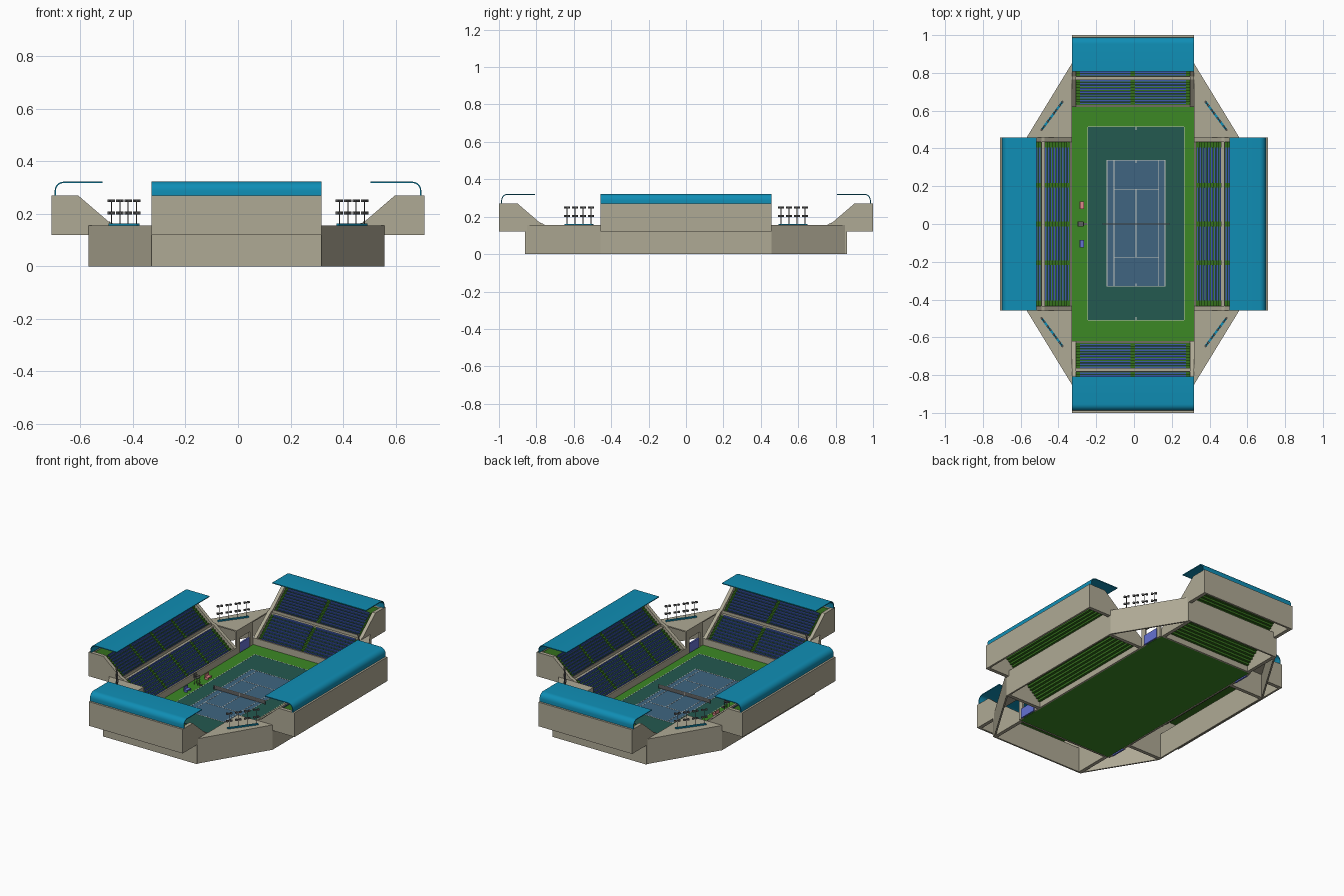
import bpy, bmesh, math
from mathutils import Matrix, Vector

if "Cube" in bpy.data.objects:
    bpy.data.objects.remove(bpy.data.objects["Cube"])

def material(name, r, g, b):
    m = bpy.data.materials.new(name)
    m.diffuse_color = (r, g, b, 1)
    m.use_nodes = True
    m.node_tree.nodes["Principled BSDF"].inputs["Base Color"].default_value = m.diffuse_color
    return m

BEIGE = material("concrete", .43, .40, .30)
TEAL = material("roof_teal", .005, .27, .46)
GREEN = material("green", .045, .25, .018)
STEP = material("step_green", .035, .16, .012)
DARK = material("surround_green", .017, .10, .08)
COURT = material("court_blue", .05, .13, .22)
SEAT = material("seat_blue", .045, .10, .42)
LINE = material("line_white", .6, .6, .55)
GREY = material("metal_grey", .12, .12, .12)
PINK = material("bench_pink", .75, .25, .25)
BENCH = material("bench_blue", .13, .17, .65)

def finish(bm, name, mat, loc=(0, 0, 0), rot=0, normals=True):
    if normals:
        bmesh.ops.recalc_face_normals(bm, faces=bm.faces)
    me = bpy.data.meshes.new(name)
    bm.to_mesh(me)
    bm.free()
    me.materials.append(mat)
    ob = bpy.data.objects.new(name, me)
    ob.location, ob.rotation_euler = loc, (0, 0, rot)
    bpy.context.collection.objects.link(ob)
    return ob

def add_box(bm, x0, x1, y0, y1, z0, z1):
    m = Matrix.Translation(((x0+x1)/2, (y0+y1)/2, (z0+z1)/2)) @ Matrix.Diagonal((x1-x0, y1-y0, z1-z0, 1))
    bmesh.ops.create_cube(bm, size=1, matrix=m)

def boxes(name, mat, items, loc=(0, 0, 0), rot=0):
    bm = bmesh.new()
    for b in items:
        add_box(bm, *b)
    return finish(bm, name, mat, loc, rot)

def add_profile(bm, pts, t0, t1, closed=True):
    """Sweep a (depth, height) profile along local y from t0 to t1."""
    a = [bm.verts.new((d, t0, z)) for d, z in pts]
    b = [bm.verts.new((d, t1, z)) for d, z in pts]
    n = len(pts)
    for i in range(n if closed else n - 1):
        j = (i + 1) % n
        bm.faces.new((a[i], a[j], b[j], b[i]))
    if closed:
        bm.faces.new(a)
        bm.faces.new(b[::-1])

def prism(name, mat, pts, z0, z1):
    """Vertical prism over a plan polygon."""
    bm = bmesh.new()
    f = bm.faces.new([bm.verts.new((x, y, z0)) for x, y in pts])
    r = bmesh.ops.extrude_face_region(bm, geom=[f])
    bmesh.ops.translate(bm, vec=(0, 0, z1 - z0), verts=[v for v in r["geom"] if isinstance(v, bmesh.types.BMVert)])
    return finish(bm, name, mat)

# One grandstand; local x is depth outward from the court, local y runs along it
def stand(side, loc, rot, hw, D, aisles):
    def part(n):
        return side + "_" + n
    bm = bmesh.new()
    wall = [(0, 0), (0, .05), (.145, .163), (.16, .167), (.28, .27), (D, .27), (D, .12), (.24, .12), (.24, 0)]
    for t in (-hw, hw - .022):
        add_profile(bm, wall, t, t + .022)
    finish(bm, part("end_walls"), BEIGE, loc, rot)
    e = hw - .022
    boxes(part("walls"), BEIGE, [
        (D - .012, D, -e, e, .12, .27), (.23, .24, -e, e, 0, .155),
        (0, .01, -e, e, 0, .05), (.143, .16, -e, e, .146, .152),
        (.158, .163, -e, e, .146, .17)], loc, rot)
    # stepped terraces, seats on each row between the aisles
    rows, tread = 9, []
    steps = bmesh.new()
    seats = []
    for d0, z0, d1, z1 in ((.01, .035, .145, .148), (.163, .152, .285, .256)):
        dd, dz = (d1 - d0) / rows, (z1 - z0) / rows
        tread = [(d0, z0)]
        for i in range(rows):
            d, z = d0 + i * dd, z0 + i * dz
            tread += [(d + dd, z), (d + dd, z + dz)]
            for a, b in zip(aisles, aisles[1:]):
                seats.append((d + dd * .3, d + dd * .9, a + .012, b - .012, z + .004, z + .007))
                seats.append((d + dd * .75, d + dd * .95, a + .012, b - .012, z + .007, z + .016))
        if z1 > .2:
            tread.append((D - .012, z1))
        add_profile(steps, tread, -e, e, False)
    finish(steps, part("terraces"), STEP, loc, rot)
    boxes(part("seats"), SEAT, seats, loc, rot)
    # curved canopy
    R, c = .034, D - .012
    outer = [(c, .268)] + [(c - R + R * math.cos(a), .288 + R * math.sin(a))
             for a in [math.radians(15 * k) for k in range(7)]] + [(.187, .322)]
    r = R - .005
    inner = [(.187, .317)] + [(c - R + r * math.cos(a), .288 + r * math.sin(a))
             for a in [math.radians(15 * k) for k in range(6, -1, -1)]] + [(c - .005, .268)]
    bm = bmesh.new()
    add_profile(bm, outer + inner, -hw, hw)
    ob = finish(bm, part("roof"), TEAL, loc, rot)
    for p in ob.data.polygons:
        p.use_smooth = len(p.vertices) == 4
    bpy.context.view_layer.objects.active = ob
    ob.select_set(True)
    bpy.ops.object.shade_smooth_by_angle(angle=math.radians(30))
    ob.select_set(False)

W, E, HY, EY = -.329, .318, .457, .62
CX = (W + E) / 2
long_aisles = [-.417, -.205, 0, .205, .417]
end_aisles = [-.293, 0, .293]
stand("east", (E, 0, 0), 0, HY, .392, long_aisles)
stand("north", (CX, EY, 0), math.pi / 2, (E - W) / 2, .38, end_aisles)
stand("west", (W, 0, 0), math.pi, HY, .381, long_aisles)
stand("south", (CX, -EY, 0), -math.pi / 2, (E - W) / 2, .38, end_aisles)

# Corners: deck, diagonal wall, entrance and floodlights
for sx, xi in ((-1, W), (1, E)):
    for sy in (-1, 1):
        tag = ("west" if sx < 0 else "east") + ("_south" if sy < 0 else "_north")
        A, B = Vector((xi + sx * .24, sy * HY)), Vector((xi, sy * .85))
        C = Vector((xi, sy * HY))
        n = (C - (A + B) / 2).normalized() * .01
        prism(tag + "_corner_deck", BEIGE, [A, B, C], .148, .155)
        prism(tag + "_corner_wall", BEIGE, [A, B, B + n, A + n], 0, .15)
        x0, x1 = sorted((xi, xi + sx * .01))
        def span(a, b):
            return sorted((sy * a, sy * b))
        boxes(tag + "_entrance", BEIGE, [(x0, x1, *span(HY, .49), 0, .15), (x0, x1, *span(.59, EY), 0, .15),
                                         (x0, x1, *span(.49, .59), .10, .15)])
        boxes(tag + "_door", BENCH, [(x0 + sx * .006, x1 + sx * .006, *span(.485, .595), 0, .06)])
        P, Q = Vector((sx * .482, sy * .508)), Vector((sx * .386, sy * .637))
        mid, ang = (P + Q) / 2, math.atan2(Q.y - P.y, Q.x - P.x)
        loc = (mid.x, mid.y, 0)
        boxes(tag + "_light_base", TEAL, [(-.092, .092, -.006, .006, .153, .162)], loc, ang)
        bm = bmesh.new()
        for k in range(4):
            u = -.08 + k * .16 / 3
            bmesh.ops.create_cone(bm, cap_ends=True, segments=8, radius1=.0018, radius2=.0018, depth=.094,
                                  matrix=Matrix.Translation((u, 0, .207)))
            for z in (.203, .249):
                add_box(bm, u - .014, u + .014, -.002, .002, z - .0015, z + .0015)
                for s in (-.011, .011):
                    add_box(bm, u + s - .006, u + s + .006, -.005, .005, z - .005, z + .005)
        finish(bm, tag + "_floodlights", GREY, loc, ang)

# Playing area
boxes("ground_slab", GREEN, [(W, E, -EY, EY, .002, .008)])
X0, X1, Y0, Y1 = -.244, .265, -.509, .514
boxes("surround", DARK, [(X0, X1, Y0, Y1, .008, .0095)])
cx0, cx1, cy0, cy1, mx = -.143, .164, -.33, .338, .0105
boxes("court", COURT, [(cx0, cx1, cy0, cy1, .0095, .0105)])
w = .0016
lines = []
def frame(a, b, c, d, z):
    for x in (a, b):
        lines.append((x - w, x + w, c, d, z, z + .001))
    for y in (c, d):
        lines.append((a, b, y - w, y + w, z, z + .001))
frame(X0, X1, Y0, Y1, .009)
frame(cx0, cx1, cy0, cy1, .0103)
frame(-.106, .132, -.175, .185, .0103)
for x in (-.106, .132):
    lines.append((x - w, x + w, cy0, cy1, .0103, .0113))
lines.append((mx - w, mx + w, -.175, .185, .0103, .0113))
for y in (Y0 + .008, Y1 - .008, cy0 + .006, cy1 - .006):
    lines.append((mx - w, mx + w, y - .008, y + .008, .0103, .0113))
boxes("court_lines", LINE, lines)
boxes("net", GREY, [(-.165, .186, -.001, .001, .012, .032), (-.167, -.163, -.002, .002, .009, .036),
                    (.184, .188, -.002, .002, .009, .036)])
boxes("net_tape", LINE, [(-.165, .186, -.0015, .0015, .031, .034), (mx - .002, mx + .002, -.0015, .0015, .01, .032)])

# Umpire chair and player benches on the west side
legs = [(x - .0015, x + .0015, y - .0015, y + .0015, .008, .05) for x in (-.295, -.27) for y in (-.01, .01)]
rungs = [(-.269, -.266, -.01, .01, z, z + .002) for z in (.018, .028, .038)]
boxes("umpire_chair", GREY, legs + rungs + [(-.298, -.268, -.012, .012, .05, .054), (-.298, -.294, -.012, .012, .054, .078),
      (-.294, -.272, -.012, -.01, .06, .063), (-.294, -.272, .01, .012, .06, .063), (-.266, -.25, -.006, .006, .008, .014)])
for nm, y, mat in (("north_bench", .1, PINK), ("south_bench", -.105, BENCH)):
    boxes(nm, mat, [(-.288, -.264, y - .02, y + .02, .018, .022), (-.288, -.284, y - .02, y + .02, .022, .038),
                    (-.287, -.265, y - .018, y - .014, .008, .018), (-.287, -.265, y + .014, y + .018, .008, .018)])
